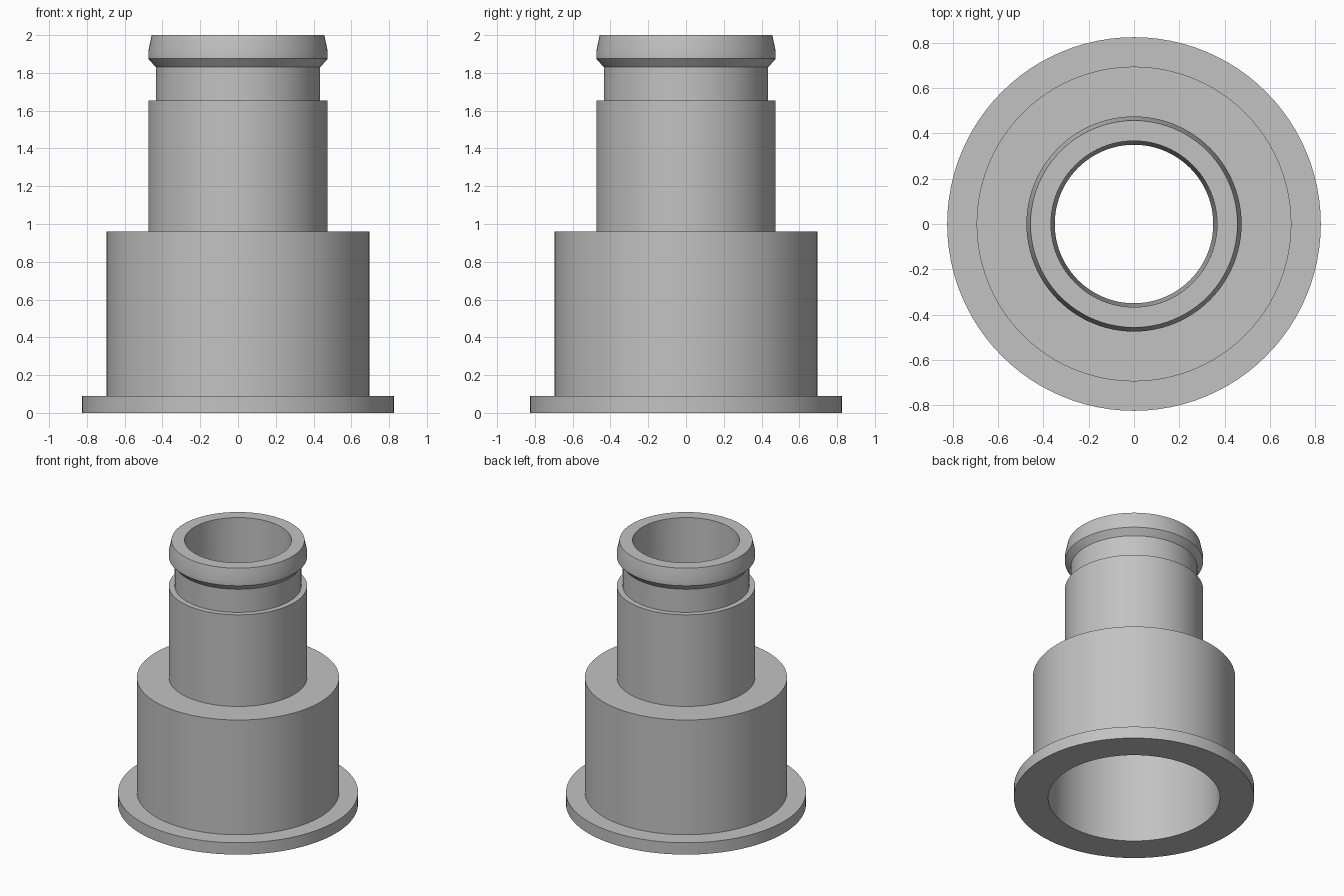
import bpy
import bmesh
import math

SEGMENTS = 96

cube = bpy.data.objects.get("Cube")
if cube:
    bpy.data.objects.remove(cube, do_unlink=True)

# Single grey material
grey = bpy.data.materials.new("light_grey")
grey.use_nodes = True
colour = (0.54, 0.54, 0.54, 1.0)
grey.diffuse_color = colour
grey.node_tree.nodes["Principled BSDF"].inputs["Base Color"].default_value = colour

# Closed wall section as (radius, height): outside going up, inside going down
outside = [
    (0.825, 0.0), (0.825, 0.09),      # base flange
    (0.695, 0.09), (0.695, 0.96),     # wide body
    (0.475, 0.96), (0.475, 1.655),    # neck
    (0.435, 1.655), (0.435, 1.83),    # groove
    (0.475, 1.875), (0.475, 1.915),   # retaining lip
    (0.457, 2.0),
]
inside = [
    (0.367, 2.0), (0.35, 0.86),       # tapered bore
    (0.59, 0.86), (0.59, 0.0),        # wide socket
]


def lathe(name, section, material):
    """Revolve a closed section around z."""
    bm = bmesh.new()
    verts = [bm.verts.new((r, 0, z)) for r, z in section]
    edges = [bm.edges.new((a, b)) for a, b in zip(verts, verts[1:] + verts[:1])]
    bmesh.ops.spin(bm, geom=verts + edges, cent=(0, 0, 0), axis=(0, 0, 1),
                   angle=math.tau, steps=SEGMENTS, use_merge=True)
    bmesh.ops.remove_doubles(bm, verts=bm.verts, dist=0.0001)
    bmesh.ops.recalc_face_normals(bm, faces=bm.faces)
    mesh = bpy.data.meshes.new(name)
    bm.to_mesh(mesh)
    bm.free()
    mesh.materials.append(material)
    obj = bpy.data.objects.new(name, mesh)
    bpy.context.collection.objects.link(obj)
    return obj


# Stepped hollow adapter
adapter = lathe("stepped_pipe_adapter", outside + inside, grey)
bpy.ops.object.select_all(action='DESELECT')
adapter.select_set(True)
bpy.context.view_layer.objects.active = adapter
bpy.ops.object.shade_smooth_by_angle(angle=math.radians(25))
